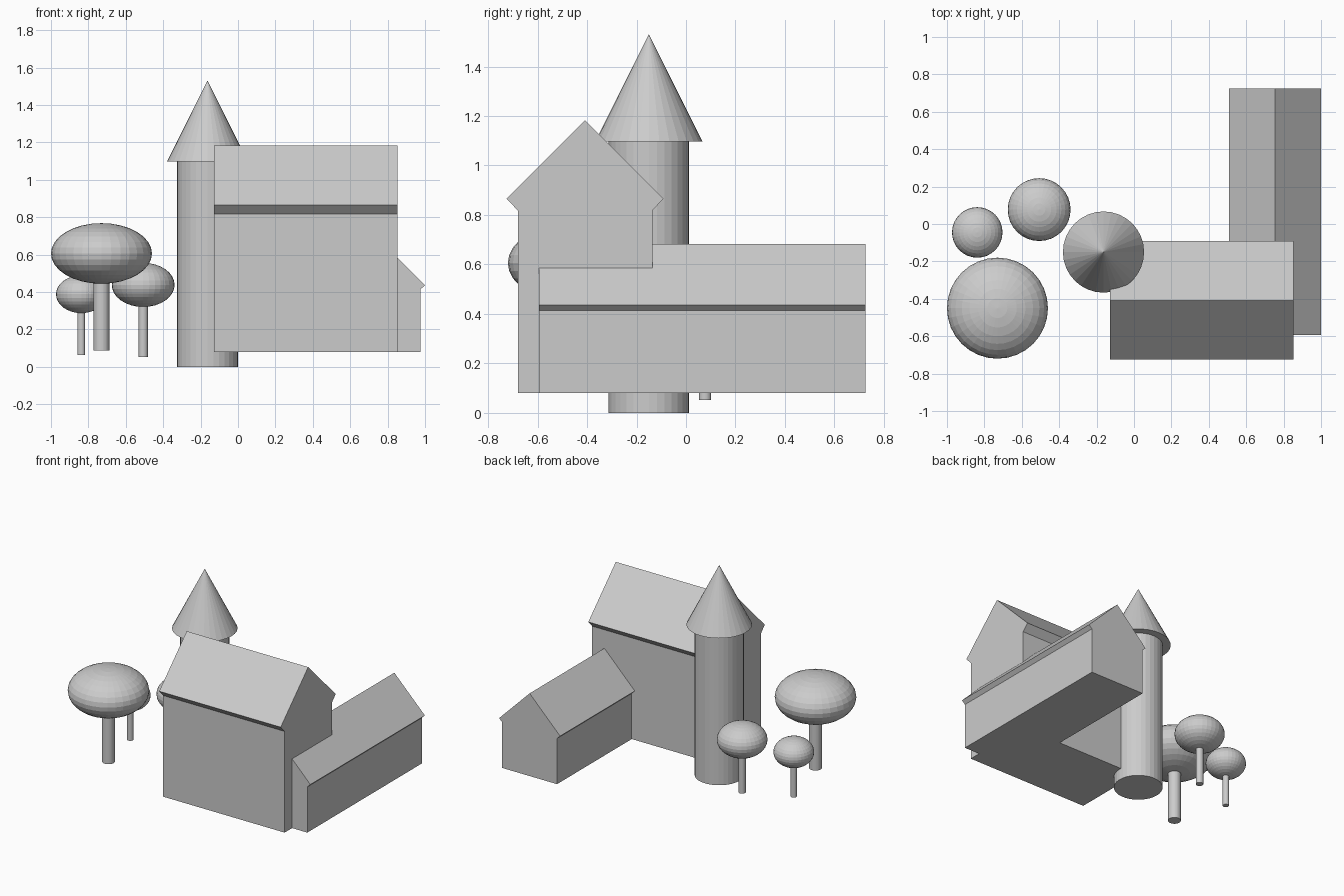
import bpy, bmesh
from mathutils import Matrix

if "Cube" in bpy.data.objects:
    bpy.data.objects.remove(bpy.data.objects["Cube"])

grey = bpy.data.materials.new("plain grey")
grey.diffuse_color = (0.6, 0.6, 0.6, 1)
grey.use_nodes = True
grey.node_tree.nodes["Principled BSDF"].inputs["Base Color"].default_value = grey.diffuse_color


def finish(name, bm):
    bmesh.ops.recalc_face_normals(bm, faces=bm.faces)
    me = bpy.data.meshes.new(name)
    bm.to_mesh(me)
    bm.free()
    me.materials.append(grey)
    bpy.context.collection.objects.link(bpy.data.objects.new(name, me))


def gable_house(name, centre, wall, eave, heights, start, end, along_x):
    """Pentagon-with-eaves profile extruded along x or y."""
    base, wall_top, eave_z, ridge = heights
    half = [(wall, base), (wall, wall_top), (eave, eave_z)]
    profile = half + [(0, ridge)] + [(-w, z) for w, z in reversed(half)]
    bm = bmesh.new()
    verts = [bm.verts.new((start, centre + w, z) if along_x else (centre + w, start, z))
             for w, z in profile]
    face = bm.faces.new(verts)
    ext = bmesh.ops.extrude_face_region(bm, geom=[face])
    d = end - start
    bmesh.ops.translate(bm, vec=(d, 0, 0) if along_x else (0, d, 0),
                        verts=[g for g in ext["geom"] if isinstance(g, bmesh.types.BMVert)])
    finish(name, bm)


def round_part(name, x, y, z0, z1, r0, r1):
    """Cylinder or cone standing between two heights."""
    bm = bmesh.new()
    bmesh.ops.create_cone(bm, cap_ends=True, segments=32, radius1=r0, radius2=r1,
                          depth=z1 - z0, matrix=Matrix.Translation((x, y, (z0 + z1) / 2)))
    finish(name, bm)


def tree(name, x, y, z0, zc, trunk_r, r, rz):
    round_part(name + "_trunk", x, y, z0, zc, trunk_r, trunk_r)
    bm = bmesh.new()
    bmesh.ops.create_uvsphere(bm, u_segments=32, v_segments=16, radius=1,
                              matrix=Matrix.Translation((x, y, zc)) @ Matrix.Diagonal((r, r, rz, 1)))
    finish(name + "_crown", bm)


# Main house and side wing
gable_house("main_house", -0.408, 0.272, 0.317, (0.08, 0.818, 0.866, 1.183), -0.128, 0.852, True)
gable_house("side_wing", 0.754, 0.221, 0.246, (0.08, 0.413, 0.437, 0.683), -0.594, 0.725, False)

# Round tower with pointed roof
round_part("tower", -0.163, -0.15, 0, 1.097, 0.163, 0.163)
round_part("tower_roof", -0.163, -0.15, 1.097, 1.53, 0.217, 0)

# Trees
tree("large_tree", -0.73, -0.45, 0.088, 0.606, 0.043, 0.27, 0.162)
tree("medium_tree", -0.507, 0.077, 0.053, 0.438, 0.025, 0.168, 0.118)
tree("small_tree", -0.838, -0.045, 0.064, 0.388, 0.021, 0.135, 0.101)
